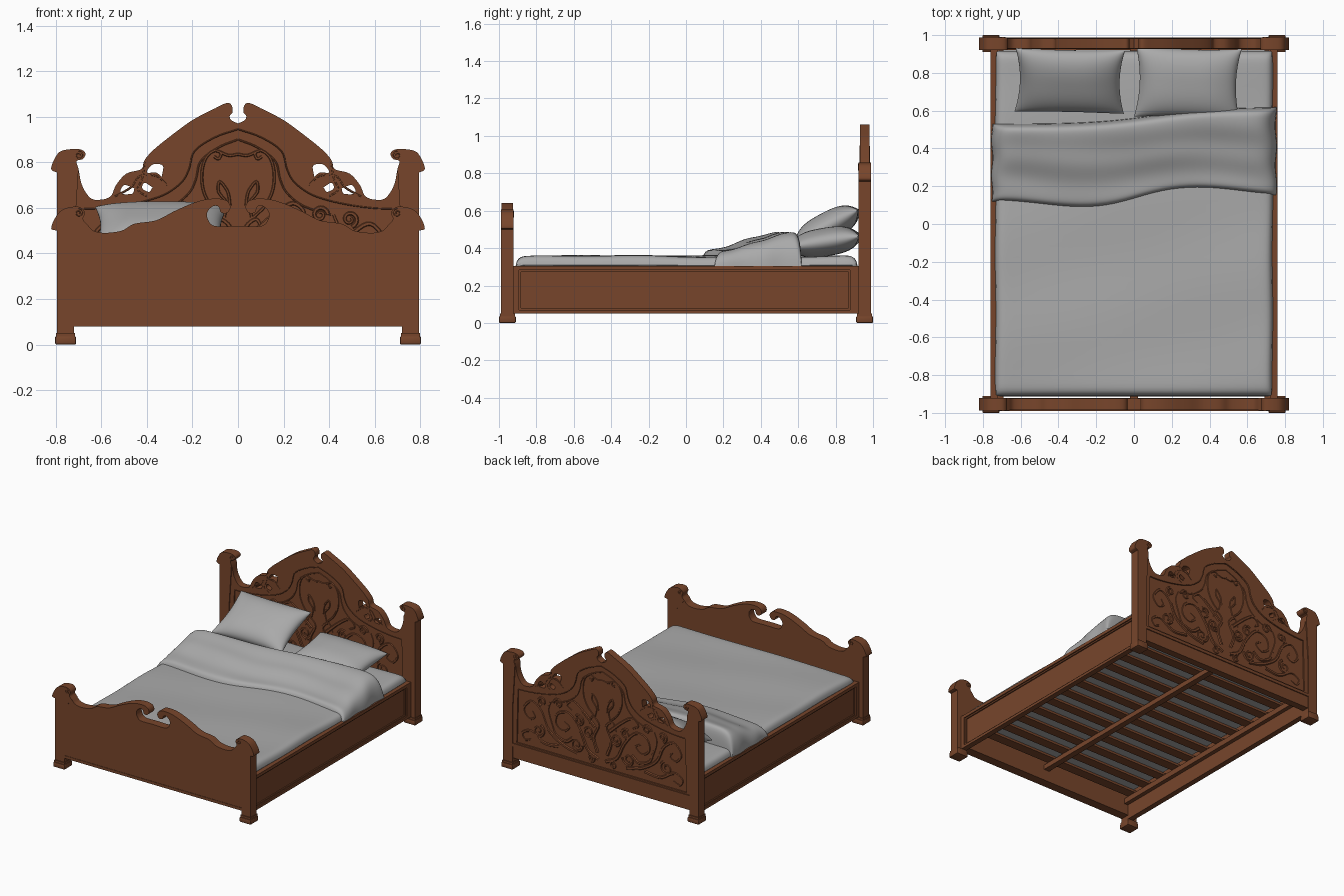
import bpy, bmesh, math
from mathutils import Vector, Matrix

cube = bpy.data.objects.get("Cube")
if cube:
    bpy.data.objects.remove(cube, do_unlink=True)


def make_material(name, rgb):
    mat = bpy.data.materials.new(name)
    mat.use_nodes = True
    mat.diffuse_color = (*rgb, 1)
    mat.node_tree.nodes["Principled BSDF"].inputs["Base Color"].default_value = (*rgb, 1)
    return mat


wood = make_material("brown_wood", (0.186, 0.06, 0.024))
linen = make_material("grey_linen", (0.4, 0.4, 0.4))
parts = []
END_Y = 0.955      # centre plane of headboard and footboard


def add_mesh(name, mesh, mat):
    obj = bpy.data.objects.new(name, mesh)
    mesh.materials.clear()
    mesh.materials.append(mat)
    bpy.context.collection.objects.link(obj)
    parts.append(obj)
    return obj


def box(name, low, high, bevel=0.0):
    low, high = Vector(low), Vector(high)
    bm = bmesh.new()
    bmesh.ops.create_cube(bm, size=1)
    for v in bm.verts:
        v.co = (low + high) / 2 + v.co * (high - low)
    if bevel:
        bmesh.ops.bevel(bm, geom=bm.edges[:], offset=bevel, segments=2, affect='EDGES', profile=0.5)
    mesh = bpy.data.meshes.new(name)
    bm.to_mesh(mesh)
    bm.free()
    return add_mesh(name, mesh, wood)


def smooth(points, steps=5):
    """Smooth path through the given points."""
    p = [Vector(q) for q in points]
    p = [2 * p[0] - p[1]] + p + [2 * p[-1] - p[-2]]
    out = []
    for a, b, c, d in zip(p, p[1:], p[2:], p[3:]):
        for i in range(steps):
            t = i / steps
            out.append((2 * b + (c - a) * t + (2 * a - 5 * b + 4 * c - d) * t * t
                        + (3 * b - a - 3 * c + d) * t ** 3) / 2)
    return out + [p[-2]]


def flip(path):
    return [Vector((-q[0], q[1])) for q in path]


def mirrored(half):
    """Close a half outline that starts and ends on the centre line."""
    half = [Vector(q) for q in half]
    return half + flip(half[-2:0:-1])


def curve_mesh(name, curve, y):
    """Turn a curve drawn in x and z into a mesh standing at depth y."""
    temp = bpy.data.objects.new(name, curve)
    bpy.context.collection.objects.link(temp)
    graph = bpy.context.evaluated_depsgraph_get()
    mesh = bpy.data.meshes.new_from_object(temp.evaluated_get(graph))
    bpy.data.objects.remove(temp, do_unlink=True)
    mesh.transform(Matrix.Translation((0, y, 0)) @ Matrix.Rotation(math.pi / 2, 4, 'X'))
    return add_mesh(name, mesh, wood)


def board(name, loops, y, half_depth):
    """Flat board cut to the first loop; the other loops are holes."""
    curve = bpy.data.curves.new(name, 'CURVE')
    curve.dimensions, curve.fill_mode, curve.extrude = '2D', 'BOTH', half_depth
    for loop in loops:
        spline = curve.splines.new('POLY')
        spline.points.add(len(loop) - 1)
        for point, q in zip(spline.points, loop):
            point.co = (q[0], q[1], 0, 1)
        spline.use_cyclic_u = True
    return curve_mesh(name, curve, y)


def relief(name, paths, radius, y, offset, taper=0.0):
    """Raised carving on both faces and both halves of a board."""
    curve = bpy.data.curves.new(name, 'CURVE')
    curve.dimensions, curve.bevel_depth, curve.bevel_resolution = '3D', radius, 1
    for path in paths:
        for line in (path, flip(path)):
            for side in (-offset, offset):
                spline = curve.splines.new('POLY')
                spline.points.add(len(line) - 1)
                for i, (point, q) in enumerate(zip(spline.points, line)):
                    point.co = (q[0], q[1], side, 1)
                    point.radius = 1 - taper * i / len(line)
    return curve_mesh(name, curve, y)


def spiral(x, z, r, start, turns=1.4):
    out = []
    for i in range(25):
        t = i / 24
        a = start + turns * math.tau * t
        out.append(Vector((x + r * (1 - 0.8 * t) * math.cos(a), z + r * (1 - 0.8 * t) * math.sin(a))))
    return out


# Headboard: crested frame with pierced scrollwork around a recessed panel
head_scroll = [(.685, .70), (.70, .77), (.708, .805), (.68, .815), (.67, .84), (.70, .858),
               (.775, .85), (.805, .815), (.82, .77), (.795, .755)]
crest = [(0, .97), (.03, .985), (.036, 1.005), (.024, 1.02), (.028, 1.05), (.05, 1.06), (.10, 1.037),
         (.20, .985), (.30, .912), (.37, .855), (.41, .81), (.425, .77), (.49, .75), (.535, .70),
         (.56, .65), (.61, .635), (.65, .645)]
leg = [(.795, .04), (.72, .04), (.72, .08), (0, .08)]
panel_top = smooth([(0, .945), (.10, .91), (.19, .85), (.215, .77), (.25, .71), (.33, .655),
                    (.45, .62), (.58, .60), (.68, .595)])
panel = mirrored(panel_top + [(.69, .2), (0, .2)])
piercings = [smooth(h + h[:1])[:-1] for h in (
    [(.335, .735), (.33, .785), (.375, .79), (.40, .755), (.36, .755)],
    [(.455, .685), (.465, .662), (.515, .664), (.50, .70)],
    [(.375, .69), (.41, .71), (.42, .685), (.39, .67)])]
outline = mirrored(smooth(crest + head_scroll) + leg)
board("headboard_frame", [outline, panel] + piercings + [flip(h) for h in piercings], END_Y, 0.026)
board("headboard_panel", [panel], END_Y, 0.016)
relief("headboard_panel_bead", [panel_top], 0.003, END_Y, 0.026)
inner_line = [Vector((q.x * .86, q.y - .045)) for q in panel_top if q.x < .5]
relief("headboard_inner_bead", [inner_line], 0.004, END_Y, 0.016)
for side in (-1, 1):
    box("headboard_moulding", (-.72, END_Y + side * .027 - .006, .168), (.72, END_Y + side * .027 + .006, .19))

# Carved scrolls and cartouche on the headboard panel
stems = [[(.03, .25), (.12, .30), (.18, .42), (.27, .52), (.36, .50), (.38, .42), (.32, .38), (.27, .42), (.31, .45)],
         [(.2, .25), (.32, .28), (.44, .36), (.50, .48), (.58, .53), (.64, .46), (.60, .40), (.55, .42), (.57, .46)],
         [(.35, .26), (.47, .25), (.58, .31), (.65, .28), (.63, .235), (.58, .25)],
         [(.06, .48), (.16, .57), (.24, .62), (.29, .58), (.25, .55)],
         [(.04, .30), (.07, .40), (.03, .50), (.08, .55), (.11, .49)],
         [(.24, .35), (.30, .31), (.38, .34), (.41, .40), (.44, .50), (.42, .57)]]
curls = [spiral(*c) for c in ((.11, .43, .045, 4), (.21, .31, .05, 3), (.19, .49, .04, 1),
                              (.52, .33, .05, 2), (.36, .57, .035, 0), (.49, .55, .035, 5), (.09, .24, .03, 1))]
relief("headboard_scroll_carving", [smooth(s) for s in stems], 0.015, END_Y, 0.012, 0.5)
relief("headboard_curl_carving", curls, 0.011, END_Y, 0.014, 0.4)
cartouche = [(.07, .56), (.12, .61), (.153, .68), (.158, .76), (.14, .82), (.105, .85), (.075, .84), (.085, .815), (.105, .825)]
leaf = [(.035, .61), (.045, .67), (.08, .715), (.085, .67), (.05, .62), (.06, .56)]
relief("headboard_cartouche", [smooth(cartouche), smooth(leaf), smooth([(0, .835), (.04, .83), (.08, .845)])],
       0.007, END_Y, 0.015)
relief("pierced_scroll_strands", [smooth([(.31, .70), (.36, .74), (.43, .74), (.47, .69), (.54, .65)]),
                                  smooth([(.41, .80), (.42, .73), (.44, .68), (.40, .65)])], 0.005, END_Y, 0.023)

# Footboard: low plain board with two facing hooks in the middle
foot_scroll = [(.66, .525), (.68, .55), (.672, .58), (.70, .605), (.765, .595), (.80, .56), (.82, .51), (.795, .50)]
foot_crest = [(0, .52), (.10, .52), (.13, .545), (.135, .58), (.11, .607), (.085, .605), (.075, .58),
              (.05, .577), (.033, .60), (.045, .628), (.08, .64), (.14, .637), (.20, .62), (.28, .585),
              (.36, .545), (.455, .53), (.51, .50), (.585, .49), (.635, .50)]
board("footboard", [mirrored(smooth(foot_crest + foot_scroll) + leg)], -END_Y, 0.031)
box("footboard_lower_moulding", (-.72, -END_Y - .034, .08), (.72, -END_Y + .034, .1))

# Posts with scrolled caps, volutes and stepped feet
for label, scroll, y in (("headboard", head_scroll, END_Y), ("footboard", foot_scroll, -END_Y)):
    shape = smooth(scroll if y < 0 else scroll[1:]) + [Vector(q) for q in ((.795, .04), (.72, .04), (.72, .45))]
    relief(label + "_volute", [spiral(.699, scroll[-5][1] - .027, .019, math.pi / 2)], 0.002, y, .033)
    for side, path in (("left", shape), ("right", flip(shape))):
        sx = 1 if side == "left" else -1
        board(f"{label}_{side}_post", [path], y, .033)
        box(f"{label}_{side}_foot", (sx * .757 - .046, y - .045, 0), (sx * .757 + .046, y + .045, .036), bevel=.006)
        box(f"{label}_{side}_foot_collar", (sx * .757 - .041, y - .04, .034), (sx * .757 + .041, y + .04, .05))

# Side rails with framed panels and inner ledges
for label, sx in (("left", 1), ("right", -1)):
    def rail(part, x0, x1, y0, y1, z0, z1):
        box(f"{label}_{part}", (min(sx * x0, sx * x1), y0, z0), (max(sx * x0, sx * x1), y1, z1))
    rail("rail_panel", .72, .742, -.93, .93, .055, .3)
    rail("rail_top_strip", .72, .76, -.93, .93, .282, .305)
    rail("rail_bottom_strip", .72, .76, -.93, .93, .05, .07)
    rail("rail_front_stile", .725, .76, -.93, -.893, .06, .3)
    rail("rail_back_stile", .725, .76, .878, .93, .06, .3)
    for z in (.07, .272):
        rail("rail_bead", .735, .751, -.893, .878, z, z + .01)
    for y in (-.893, .868):
        rail("rail_bead", .735, .751, y, y + .01, .07, .282)
    rail("slat_ledge", .69, .725, -.93, .93, .16, .2)

# Slatted base
SLATS = 12
for i in range(SLATS):
    y = -.85 + 1.7 * i / (SLATS - 1)
    box("slat", (-.722, y - .036, .2), (.722, y + .036, .217))
box("centre_beam", (-.022, -.93, .165), (.022, .93, .2))


def cushion(name, power, place, n=48):
    """Soft closed shape; place maps u, v and thickness w to a position."""
    bm = bmesh.new()
    rows = []
    for i in range(n + 1):
        u = math.sin(math.pi * (i / n - 0.5))
        row = []
        for j in range(2 * n):
            a = math.pi * j / n
            v = math.cos(a)
            w = math.sqrt(max(0, (1 - abs(u) ** power) * (1 - abs(v) ** power)))
            row.append(bm.verts.new(place(u, v, w if j < n else -w)))
        rows.append(row)
    for r, s in zip(rows, rows[1:]):
        for j in range(2 * n):
            k = (j + 1) % (2 * n)
            bm.faces.new((r[j], r[k], s[k], s[j]))
    bmesh.ops.remove_doubles(bm, verts=bm.verts[:], dist=1e-5)
    bmesh.ops.recalc_face_normals(bm, faces=bm.faces[:])
    mesh = bpy.data.meshes.new(name)
    bm.to_mesh(mesh)
    bm.free()
    return add_mesh(name, mesh, linen)


# Mattress with a gently rumpled sheet, tucked inside the rails
def mattress(u, v, w):
    bulge = min(1, max(0, 3 * w))
    x, y = (.712 + .024 * bulge) * u, .915 * v + .003
    wave = .004 * math.sin(5 * x + 4 * y) + .003 * math.sin(11 * y - 3 * x)
    return x + .002 * bulge * math.sin(9 * v), y, .287 + .07 * w + max(w, 0) * wave


# Blanket turned back across the bed and draped over its sides
def blanket(u, v, w):
    x, t = .752 * u, (v + 1) / 2
    front = .135 + .035 * math.tanh(5 * x) + .02 * math.sin(6 * x - .3)
    back = .575 + .045 * math.tanh(3 * x - .3)
    puff = math.sin(7 * x + 8 * t) * math.sin(5 * x - 6 * t)
    top = .388 + .1 * t * t * (3 - 2 * t) + .009 * puff * math.sin(math.pi * t)
    return x + .004 * math.sin(14 * t), front + (back - front) * t, .305 + (top - .305) * max(w, 0)


def pillow(name, x0, y0, z0, width, depth, height, tilt, turn):
    turned = Matrix.Translation((x0, y0, z0)) @ Matrix.Rotation(turn, 4, 'Z') @ Matrix.Rotation(tilt, 4, 'X')

    def place(u, v, w):
        crease = 1 + .05 * math.sin(7 * u + 2 * v) * u * u
        return turned @ Vector((width * u * (.91 + .09 * v * v), depth * v * (.94 + .06 * u * u), height * w * crease))
    cushion(name, 2.8, place, 32)


cushion("mattress", 50, mattress)
cushion("blanket", 18, blanket)
pillow("right_pillow", -.34, .757, .514, .29, .19, .078, math.radians(28), -.02)
pillow("left_pillow", .285, .747, .433, .28, .19, .076, math.radians(9), -.03)

# Smooth shading with crisp edges
bpy.ops.object.select_all(action='DESELECT')
for obj in parts:
    obj.select_set(True)
bpy.context.view_layer.objects.active = parts[0]
bpy.ops.object.shade_smooth_by_angle(angle=math.radians(35))
